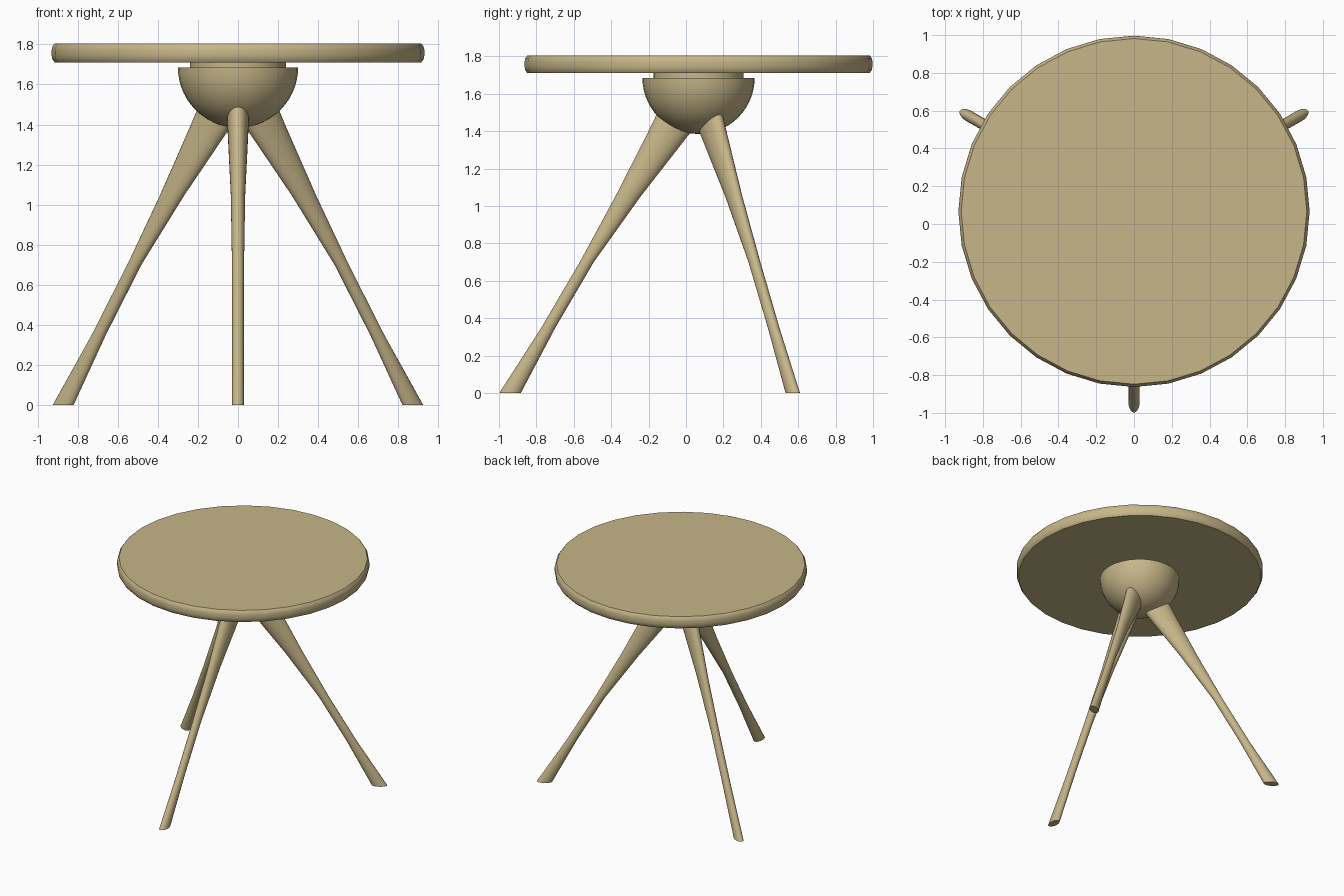
import bpy
import bmesh
from math import sin, cos, pi, radians, sqrt

AXIS_Y = 0.067

cube = bpy.data.objects.get("Cube")
if cube:
    bpy.data.objects.remove(cube, do_unlink=True)

wood = bpy.data.materials.new("pale wood")
wood.use_nodes = True
colour = (0.57, 0.47, 0.25, 1)
wood.diffuse_color = colour
wood.node_tree.nodes["Principled BSDF"].inputs["Base Color"].default_value = colour


def loft(name, rings, angle=40):
    """Skin a stack of equal rings, cap both ends and shade smooth."""
    bm = bmesh.new()
    loops = [[bm.verts.new(p) for p in ring] for ring in rings]
    n = len(loops[0])
    for a, b in zip(loops, loops[1:]):
        for i in range(n):
            j = (i + 1) % n
            bm.faces.new((a[i], a[j], b[j], b[i]))
    bm.faces.new(loops[0][::-1])
    bm.faces.new(loops[-1])
    bmesh.ops.recalc_face_normals(bm, faces=bm.faces)
    mesh = bpy.data.meshes.new(name)
    bm.to_mesh(mesh)
    bm.free()
    mesh.materials.append(wood)
    obj = bpy.data.objects.new(name, mesh)
    obj.location.y = AXIS_Y
    bpy.context.collection.objects.link(obj)
    bpy.ops.object.select_all(action="DESELECT")
    obj.select_set(True)
    bpy.context.view_layer.objects.active = obj
    bpy.ops.object.shade_smooth_by_angle(angle=radians(angle))
    return obj


def oval(cx, rx, ry, z, n=32):
    return [(cx + rx * cos(2 * pi * i / n), ry * sin(2 * pi * i / n), z) for i in range(n)]


def turned(name, profile, angle=40):
    return loft(name, [oval(0, r, r, z) for r, z in profile], angle)


# Round top with a softly bulging rim
turned("table_top", [(0.915, 1.71), (0.926, 1.725), (0.93, 1.745), (0.93, 1.772),
                     (0.926, 1.79), (0.915, 1.805)], 50)

# Neck disc between the top and the bowl
turned("neck", [(0.24, 1.66), (0.24, 1.72)])

# Half-sphere hub
R, RIM = 0.30, 1.685
steps = [radians(2 + 88 * i / 14) for i in range(15)]
turned("hub_bowl", [(R * sin(a), RIM - R * cos(a)) for a in steps])

# Three splayed, tapering oval legs: height, inner reach, outer reach, half thickness
SECTIONS = [(0, 0.95, 1.065, 0.03), (0.35, 0.765, 0.84, 0.029), (0.7, 0.56, 0.635, 0.03),
            (1.05, 0.31, 0.445, 0.036), (1.39, 0.045, 0.272, 0.053), (1.55, -0.07, 0.195, 0.06)]
for name, heading in (("front_leg", -90), ("left_leg", 30), ("right_leg", 150)):
    leg = loft(name, [oval((a + b) / 2, (b - a) / 2, t, z, 24) for z, a, b, t in SECTIONS])
    leg.rotation_euler.z = radians(heading)
